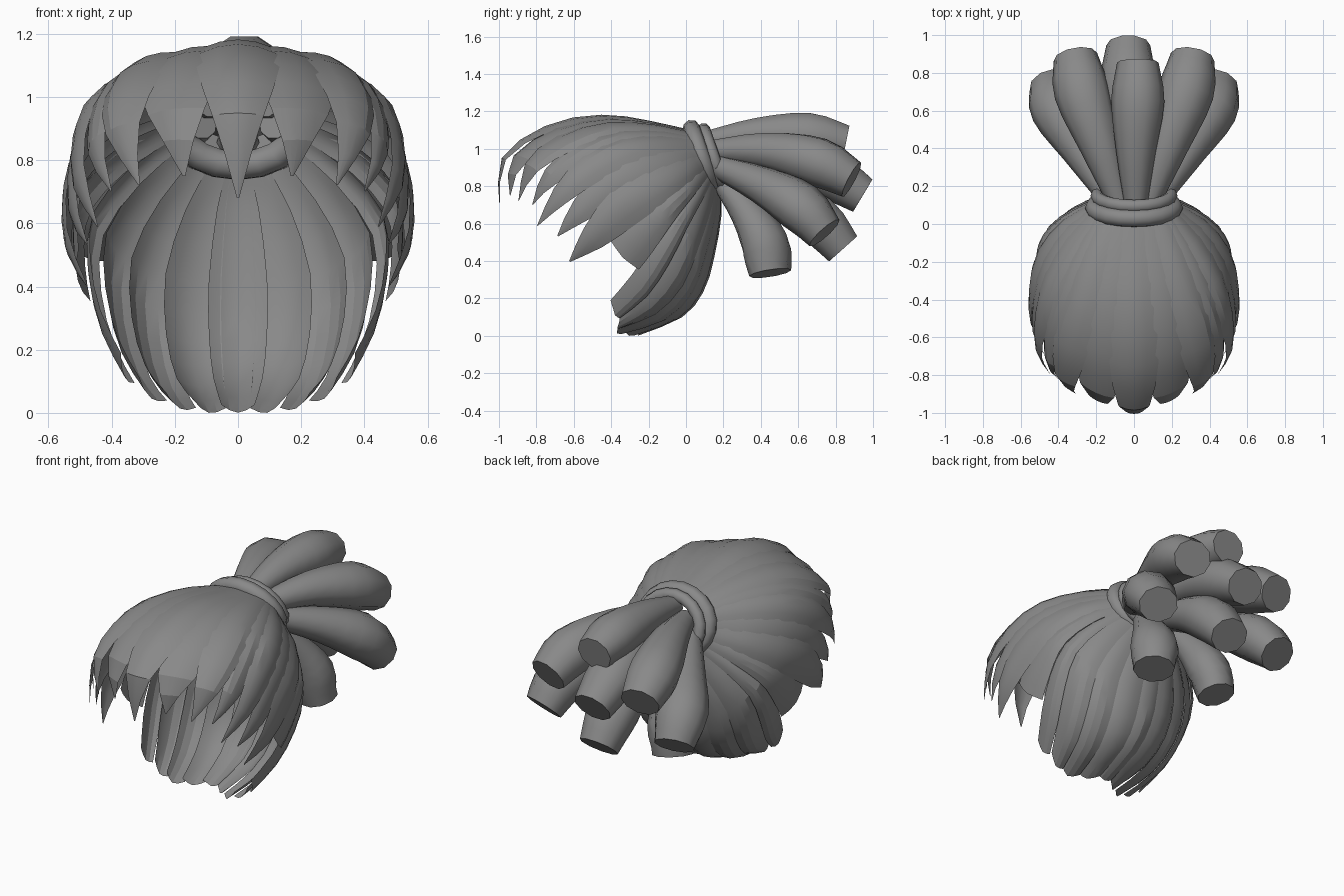
import bpy, bmesh, math
from mathutils import Vector, Matrix

if "Cube" in bpy.data.objects:
    bpy.data.objects.remove(bpy.data.objects["Cube"])

HAIR = bpy.data.materials.new("dark_grey")
HAIR.diffuse_color = (.25, .25, .25, 1)
HAIR.use_nodes = True
HAIR.node_tree.nodes["Principled BSDF"].inputs["Base Color"].default_value = HAIR.diffuse_color


def spline(pts, f):
    """Catmull-Rom position at f in 0..1 along pts."""
    n = len(pts) - 1
    i = min(int(f * n), n - 1)
    q = f * n - i
    p1, p2 = pts[i], pts[i + 1]
    p0 = pts[i - 1] if i else 2 * p1 - p2
    p3 = pts[i + 2] if i + 2 <= n else 2 * p2 - p1
    return 0.5 * (2 * p1 + (p2 - p0) * q + (2 * p0 - 5 * p1 + 4 * p2 - p3) * q * q
                  + (3 * p1 - p0 - 3 * p2 + p3) * q ** 3)


def finish(bm, name, angle):
    me = bpy.data.meshes.new(name)
    bm.to_mesh(me)
    bm.free()
    me.materials.append(HAIR)
    ob = bpy.data.objects.new(name, me)
    bpy.context.collection.objects.link(ob)
    bpy.ops.object.select_all(action='DESELECT')
    ob.select_set(True)
    bpy.context.view_layer.objects.active = ob
    bpy.ops.object.shade_smooth_by_angle(angle=math.radians(angle))
    return ob


# Guide paths from the tie to the hair tips: front centre, round the side, to the nape
GUIDES = [
    [(0, .07, 1.09), (0, -.2, 1.14), (0, -.45, 1.16), (0, -.74, 1.1), (0, -.97, .94), (0, -.99, .68)],
    [(.13, .06, 1.07), (.2, -.15, 1.11), (.28, -.4, 1.11), (.35, -.64, 1.03), (.37, -.82, .9), (.31, -.89, .72)],
    [(.19, .08, 1.02), (.32, -.1, 1.03), (.43, -.3, 1), (.49, -.5, .9), (.5, -.67, .75), (.44, -.79, .59)],
    [(.2, .11, .94), (.37, 0, .88), (.49, -.17, .79), (.53, -.35, .68), (.53, -.5, .53), (.47, -.62, .4)],
    [(.18, .14, .86), (.33, .07, .75), (.45, -.03, .6), (.46, -.13, .43), (.42, -.24, .26), (.35, -.38, .12)],
    [(.1, .17, .8), (.2, .14, .65), (.28, .08, .45), (.28, 0, .25), (.24, -.15, .1), (.18, -.37, .025)],
    [(0, .18, .78), (0, .185, .65), (0, .14, .42), (0, .08, .24), (0, -.03, .11), (0, -.26, .012)],
]
GUIDES = [[Vector(p) for p in g] for g in GUIDES]


def guide(k, t):
    flip = k < 0 or k > 6
    k = -k if k < 0 else 12 - k if k > 6 else k
    p = spline(GUIDES[k], t)
    return Vector((-p.x, p.y, p.z)) if flip else p


def head_point(u, t):
    """Point on the hair surface; u runs round the tie, t from root to tip."""
    side = -1 if u < 0 else 1
    u = abs(u)
    k = math.floor(u)
    p = spline([guide(k + j, t) for j in (-1, 0, 1, 2)], (1 + u - k) / 3)
    return Vector((side * p.x, p.y, p.z))


# Flat overlapping strands of the cap: pointed at the fringe, blunt at the nape
ROWS, COLS = 10, (-1, -.5, 0, .5, 1)
HEAD = Vector((0, -.4, .6))
bm = bmesh.new()
for n in range(-11, 13):
    u0 = n / 2
    back = abs(n) >= 7
    half = .22 if abs(n) == 8 else .32 if back else .42 if n % 2 else .38
    length = .76 if abs(n) == 7 else .96 if n % 2 and not back else 1
    grid = []
    for r in range(ROWS + 1):
        f = r / ROWS
        if back:
            w = 1 - .1 * max(0, (f - .8) / .2)
        else:
            w = 1 - .97 * max(0, (f - .5) / .5) ** 1.5
        row = []
        for s in COLS:
            t = length * f
            if back and r == ROWS:
                t -= .015 * abs(s)
            p = head_point(u0 + s * half * w, t)
            over = 0 if back or n % 2 else .014
            tilt = .012 * s * (1 if n > 0 else -1) if back and n != 12 else 0
            lift = min(1, 2 * f) * (.022 * (1 - s * s) * w + over + tilt - .008)
            row.append(bm.verts.new(p + (p - HEAD).normalized() * lift))
        grid.append(row)
    for a, b in zip(grid, grid[1:]):
        for c in range(len(COLS) - 1):
            bm.faces.new((a[c], b[c], b[c + 1], a[c + 1]))
finish(bm, "hair_cap", 18)


# Hair tie: two flattened rings
def ring(name, centre, rx, ry, tube):
    bm = bmesh.new()
    N, M = 20, 8
    vs = [[bm.verts.new(((rx + tube * math.cos(b)) * math.cos(a), (ry + tube * math.cos(b)) * math.sin(a),
                         tube * math.sin(b)))
           for b in (2 * math.pi * j / M for j in range(M))] for a in (2 * math.pi * i / N for i in range(N))]
    for i in range(N):
        for j in range(M):
            k, m = (i + 1) % N, (j + 1) % M
            bm.faces.new((vs[i][j], vs[k][j], vs[k][m], vs[i][m]))
    bm.transform(Matrix.Translation(centre) @ Matrix.Rotation(math.radians(-71), 4, 'X'))
    finish(bm, name, 50)


ring("hair_tie_front", (0, .085, .945), .212, .172, .048)
ring("hair_tie_back", (0, .15, .94), .195, .172, .036)


# Ponytail locks: swelling tubes with blunt ends
def lock(name, path, radii=(.055, .1, .135, .106)):
    pts = [Vector(p) for p in path]
    rad = [Vector((r, 0, 0)) for r in radii]
    bm = bmesh.new()
    N, R = 10, 9
    rings = []
    for i in range(R + 1):
        f = i / R
        c = spline(pts, f)
        d = (spline(pts, min(1, f + .02)) - spline(pts, max(0, f - .02))).normalized()
        side = d.cross(Vector((0, 0, 1))).normalized()
        up = side.cross(d)
        r = spline(rad, f).x
        rings.append([bm.verts.new(c + r * (1.1 * math.cos(a) * side + math.sin(a) * up))
                      for a in (2 * math.pi * j / N for j in range(N))])
    for a, b in zip(rings, rings[1:]):
        for j in range(N):
            k = (j + 1) % N
            bm.faces.new((a[j], a[k], b[k], b[j]))
    bm.faces.new(rings[-1])
    bm.faces.new(rings[0][::-1])
    bmesh.ops.recalc_face_normals(bm, faces=bm.faces)
    finish(bm, name, 45)


lock("top_lock", [(.01, .1, 1.04), (.01, .38, 1.075), (.02, .65, 1.07), (.02, .855, 1.03)], (.055, .095, .128, .1))
lock("middle_lock", [(0, .12, .95), (-.01, .45, .95), (-.03, .74, .87), (-.03, .945, .75)])
lock("low_lock", [(0, .14, .87), (0, .45, .77), (0, .69, .63), (0, .84, .465)])
for tag, s in (("right", 1), ("left", -1)):
    lock("upper_lock_" + tag, [(s * .08, .12, .99), (s * .18, .42, .99), (s * .275, .7, .93), (s * .31, .885, .835)])
    lock("outer_lock_" + tag, [(s * .12, .13, .92), (s * .28, .4, .81), (s * .4, .61, .69), (s * .44, .74, .55)])
    lock("lower_lock_" + tag, [(s * .08, .17, .85), (s * .15, .32, .67), (s * .2, .42, .5), (s * .23, .45, .335)],
         (.05, .09, .125, .108))
